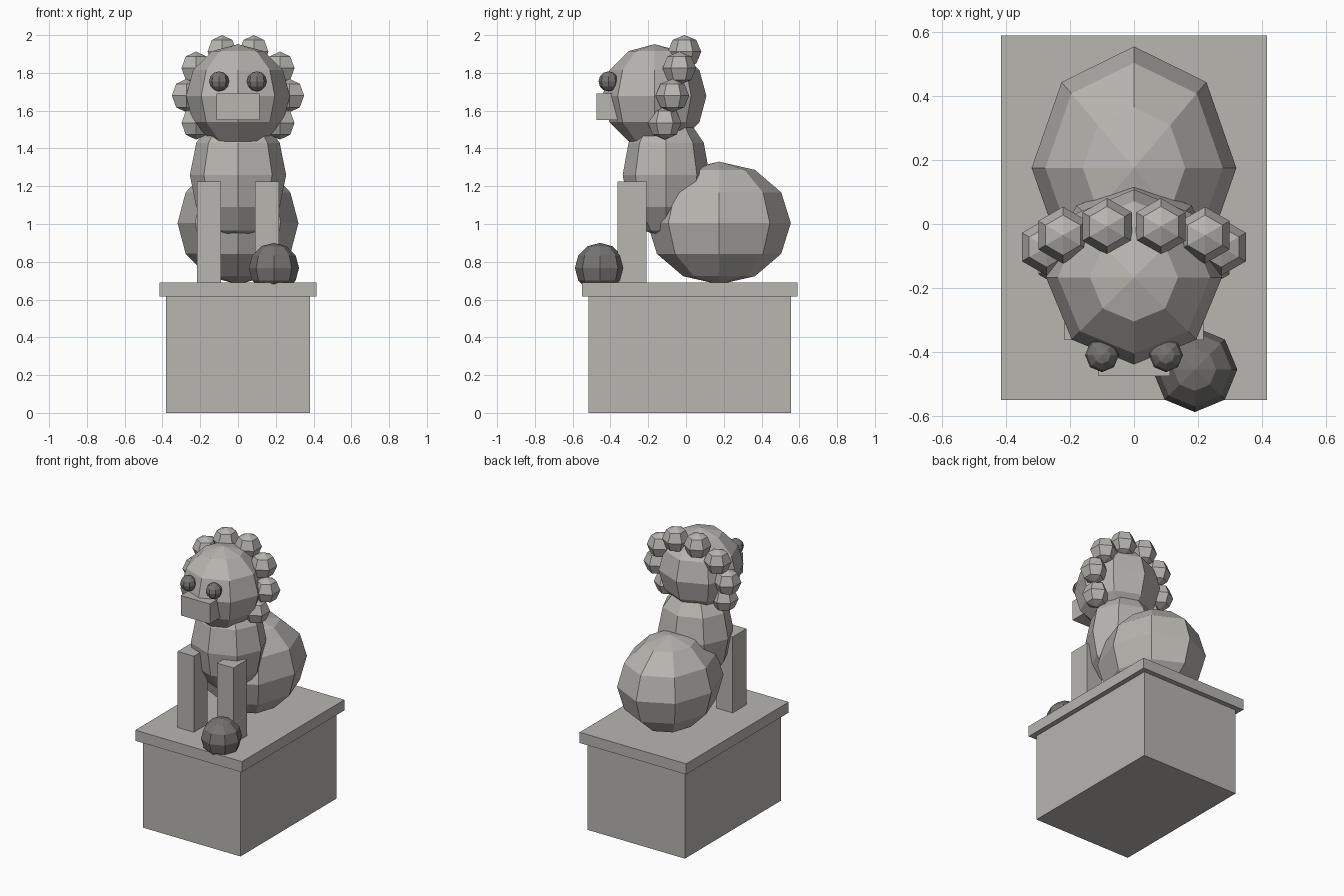
import bpy
import bmesh
from mathutils import Vector

cube = bpy.data.objects.get("Cube")
if cube:
    bpy.data.objects.remove(cube, do_unlink=True)


def material(name, rgb):
    mat = bpy.data.materials.new(name)
    mat.use_nodes = True
    mat.diffuse_color = (*rgb, 1)
    bsdf = next(n for n in mat.node_tree.nodes if n.type == "BSDF_PRINCIPLED")
    bsdf.inputs["Base Color"].default_value = (*rgb, 1)
    bsdf.inputs["Roughness"].default_value = 0.9
    return mat


stone = material("light_stone", (0.48, 0.465, 0.435))
dark_stone = material("dark_stone", (0.18, 0.175, 0.165))


def finish(bm, name, mat, location):
    mesh = bpy.data.meshes.new(name)
    bm.to_mesh(mesh)
    bm.free()
    mesh.materials.append(mat)
    obj = bpy.data.objects.new(name, mesh)
    obj.location = location
    bpy.context.collection.objects.link(obj)
    return obj


def box(name, low, high, mat=stone):
    low, high = Vector(low), Vector(high)
    bm = bmesh.new()
    bmesh.ops.create_cube(bm, size=1)
    bmesh.ops.scale(bm, vec=high - low, verts=bm.verts)
    return finish(bm, name, mat, (low + high) / 2)


def ball(name, center, radii, mat=stone, segments=8, rings=6):
    bm = bmesh.new()
    bmesh.ops.create_uvsphere(bm, u_segments=segments, v_segments=rings, radius=1)
    bmesh.ops.scale(bm, vec=radii, verts=bm.verts)
    return finish(bm, name, mat, center)


# Pedestal
box("pedestal_block", (-0.38, -0.515, 0), (0.38, 0.555, 0.62))
box("pedestal_slab", (-0.415, -0.55, 0.615), (0.415, 0.59, 0.69))

# Body and head
ball("haunches", (0, 0.175, 1.005), (0.32, 0.38, 0.325))
ball("chest", (0, -0.105, 1.26), (0.255, 0.23, 0.34))
ball("head", (0, -0.167, 1.677), (0.275, 0.275, 0.275))
box("muzzle", (-0.113, -0.475, 1.55), (0.113, -0.27, 1.69))

# Ball under the left paw
ball("paw_ball", (0.19, -0.455, 0.767), (0.133, 0.133, 0.133), dark_stone)

# Mane curls from the crown down to the cheek, on one side
curls = [(0.084, -0.008, 1.912), (0.222, -0.035, 1.825),
         (0.273, -0.072, 1.68), (0.222, -0.113, 1.535)]

# Mirrored parts
for side, sign in (("left", 1), ("right", -1)):
    inner, outer = sorted((sign * 0.09, sign * 0.217))
    box(f"{side}_front_leg", (inner, -0.362, 0.685), (outer, -0.21, 1.225))
    ball(f"{side}_eye", (sign * 0.1, -0.41, 1.755), (0.053, 0.053, 0.053), dark_stone)
    for i, (x, y, z) in enumerate(curls):
        ball(f"{side}_mane_curl_{i + 1}", (sign * x, y, z),
             (0.089, 0.089, 0.088), segments=6, rings=4)
